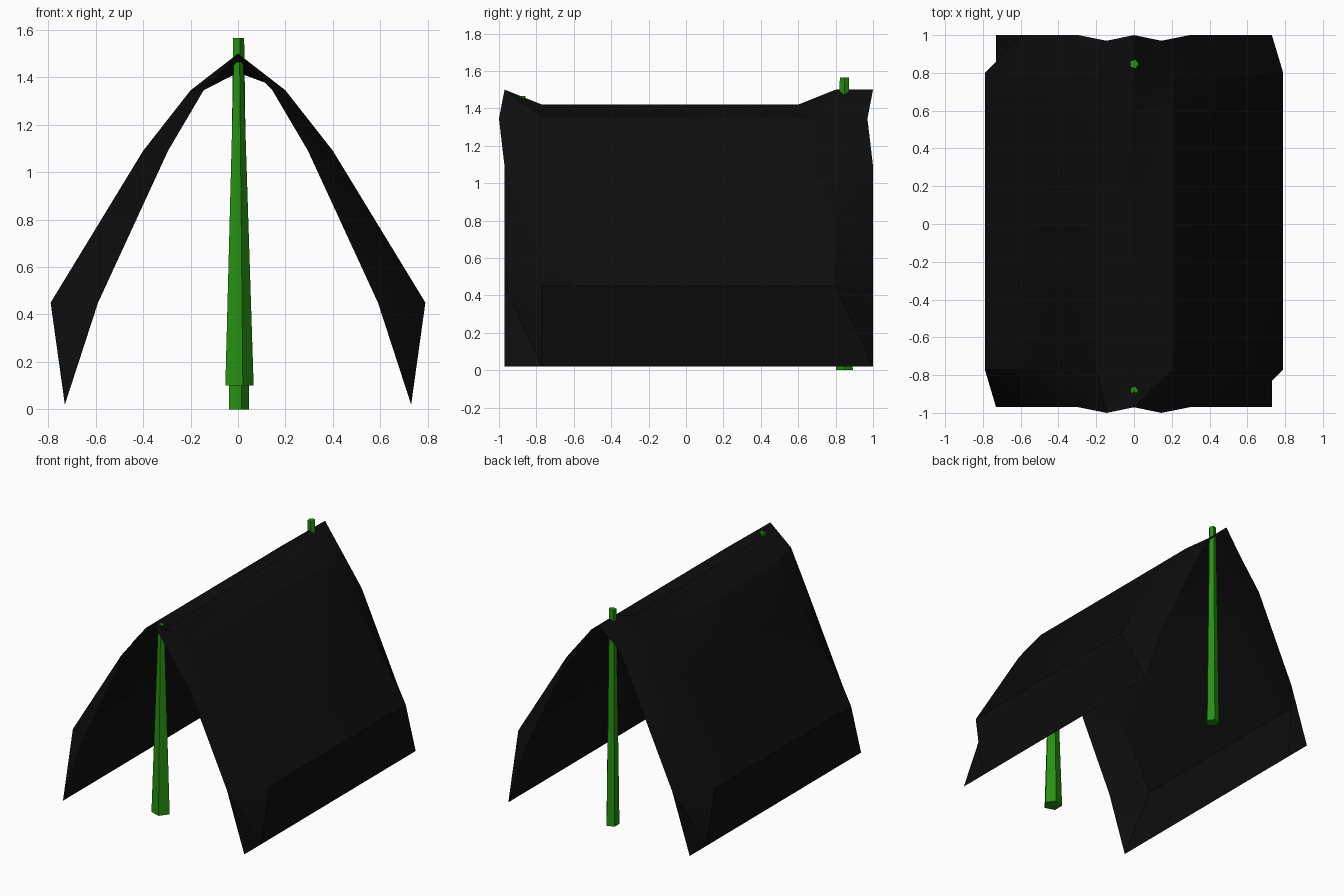
import bpy, bmesh, math

if "Cube" in bpy.data.objects:
    bpy.data.objects.remove(bpy.data.objects["Cube"])


def material(name, rgb):
    m = bpy.data.materials.new(name)
    m.diffuse_color = (*rgb, 1)
    m.use_nodes = True
    m.node_tree.nodes["Principled BSDF"].inputs["Base Color"].default_value = m.diffuse_color
    return m


black = material("black_cloth", (0.004, 0.004, 0.004))
green = material("green_pole", (0.02, 0.27, 0.006))


def add_object(name, bm, mat):
    me = bpy.data.meshes.new(name)
    bm.to_mesh(me)
    bm.free()
    me.materials.append(mat)
    ob = bpy.data.objects.new(name, me)
    bpy.context.collection.objects.link(ob)
    return ob


# Canopy: half profiles (x, z) from ridge to hem, mirrored and lofted along y
HEIGHTS = (1.345, 1.09, 0.45, 0.02)
NARROW = (0.145, 0.295, 0.59, 0.73)   # taut open ends
WIDE = (0.2, 0.4, 0.79, 0.73)         # billowing middle
# (y, ridge height, half widths, y shift of the upper fold)
SECTIONS = [
    (-0.97, 1.50, NARROW, -0.03),
    (-0.77, 1.42, WIDE, 0),
    (0.60, 1.42, WIDE, 0),
    (0.80, 1.50, WIDE, 0),
    (1.00, 1.50, NARROW, -0.03),
]
bm = bmesh.new()
rows = []
for y, ridge, widths, shift in SECTIONS:
    half = [(w, y + (shift if k == 0 else 0), z)
            for k, (w, z) in enumerate(zip(widths, HEIGHTS))]
    points = [(-x, yy, z) for x, yy, z in reversed(half)] + [(0, y, ridge)] + half
    rows.append([bm.verts.new(p) for p in points])
for a, b in zip(rows, rows[1:]):
    for i in range(len(a) - 1):
        bm.faces.new((a[i], a[i + 1], b[i + 1]))
        bm.faces.new((a[i], b[i + 1], b[i]))
canopy = add_object("canopy", bm, black)
bpy.context.view_layer.objects.active = canopy
canopy.select_set(True)
bpy.ops.object.shade_smooth_by_angle(angle=math.radians(30))


# Tapered five-sided poles
def pole(name, y, z0, z1, r0, r1):
    bm = bmesh.new()
    rings = [[bm.verts.new((r * math.cos(t), y + r * math.sin(t), z))
              for t in (k * math.tau / 5 for k in range(5))]
             for r, z in ((r0, z0), (r1, z1))]
    low, high = rings
    for k in range(5):
        n = (k + 1) % 5
        bm.faces.new((low[k], low[n], high[n], high[k]))
    bm.faces.new(low[::-1])
    bm.faces.new(high)
    add_object(name, bm, green)


pole("front_pole", -0.88, 0.10, 1.465, 0.066, 0.022)
pole("back_pole", 0.847, 0.0, 1.565, 0.047, 0.026)
